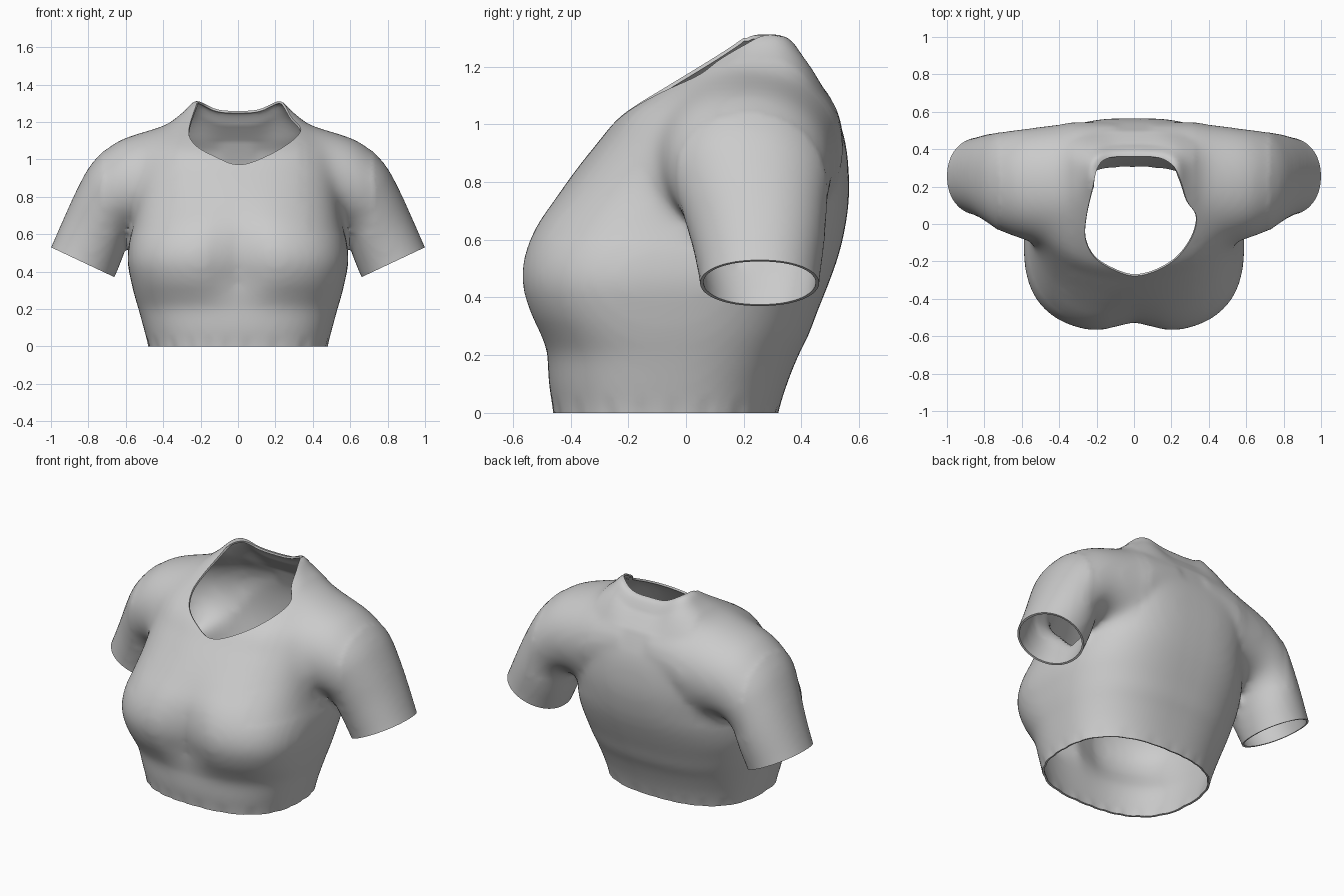
import bpy, bmesh, math
from mathutils import Vector
from mathutils.bvhtree import BVHTree
from mathutils.geometry import intersect_point_line

if "Cube" in bpy.data.objects:
    bpy.data.objects.remove(bpy.data.objects["Cube"])

SEG = 72


def curve(rows, steps, closed=False):
    """Catmull-Rom curve through rows of numbers."""
    pts, n = [Vector(r) for r in rows], len(rows)
    pick = (lambda i: pts[i % n]) if closed else (lambda i: pts[min(max(i, 0), n - 1)])
    out = []
    for i in range(n if closed else n - 1):
        a, b, c, d = (pick(i + k) for k in (-1, 0, 1, 2))
        for s in range(steps):
            t = s / steps
            out.append(0.5 * (2 * b + (c - a) * t + (2 * a - 5 * b + 4 * c - d) * t * t
                              + (3 * b - a - 3 * c + d) * t ** 3))
    return out if closed else out + [pts[-1]]


def loft(bm, rings):
    """Closed skin through a list of point rings, capped at both ends."""
    loops = [[bm.verts.new(p) for p in ring] for ring in rings]
    for a, b in zip(loops, loops[1:]):
        for i in range(SEG):
            j = (i + 1) % SEG
            bm.faces.new((a[i], a[j], b[j], b[i]))
    bm.faces.new(loops[0])
    bm.faces.new(loops[-1])


def spow(v, e):
    return math.copysign(abs(v) ** e, v)


def ramp(v, lo, hi):
    return min(1, max(0, (v - lo) / (hi - lo)))


def torso_ring(z, w, yf, yb, yc, dent):
    """Rounded cross-section with a soft hollow at the middle of the front."""
    pts = []
    for i in range(SEG):
        t = math.tau * i / SEG
        front = math.sin(t) < 0
        if front:
            e = 0.8 - 1.4 * max(0, dent) - 0.1 * ramp(z, 0.95, 1.1)
        else:
            e = 0.8 - 0.11 * ramp(z, 0.1, 0.6)
        x, s = w * spow(math.cos(t), e), spow(math.sin(t), e)
        y = yc + s * ((yc - yf) if front else (yb - yc))
        if front:
            y += dent * math.exp(-(x / 0.13) ** 2)
        pts.append((x, y, z))
    return pts


def sleeve_ring(side, tx, tz, bx, bz, yc, yr):
    pts = []
    for i in range(SEG):
        t = math.tau * i / SEG
        c, s = math.cos(t), spow(math.sin(t), 0.92)
        pts.append((side * ((tx + bx) / 2 + (tx - bx) / 2 * c), yc + yr * s,
                    (tz + bz) / 2 + (tz - bz) / 2 * c))
    return pts


# height, half width, front y, back y, y of widest point, front hollow
TORSO = [
    (-0.15, 0.46, -0.45, 0.29, -0.07, 0), (0.0, 0.48, -0.46, 0.32, -0.07, 0),
    (0.1, 0.505, -0.475, 0.35, -0.07, 0), (0.2, 0.532, -0.485, 0.39, -0.07, 0.005),
    (0.27, 0.553, -0.515, 0.425, -0.08, 0.025), (0.35, 0.572, -0.555, 0.455, -0.08, 0.055),
    (0.45, 0.59, -0.582, 0.495, -0.08, 0.06), (0.55, 0.583, -0.573, 0.53, -0.06, 0.05),
    (0.65, 0.56, -0.53, 0.553, -0.02, 0.03), (0.75, 0.55, -0.455, 0.565, 0.04, 0.01),
    (0.85, 0.55, -0.375, 0.563, 0.10, 0), (0.95, 0.55, -0.295, 0.55, 0.16, 0),
    (1.04, 0.53, -0.22, 0.52, 0.20, 0), (1.12, 0.46, -0.11, 0.487, 0.22, 0),
    (1.2, 0.36, 0.01, 0.45, 0.25, 0), (1.26, 0.285, 0.10, 0.42, 0.26, 0),
    (1.32, 0.235, 0.19, 0.385, 0.28, 0),
]
# upper edge x and z, lower edge x and z, centre y, half depth
SLEEVE = [
    (1.043, 0.44, 0.703, 0.28, 0.255, 0.205), (1.0, 0.53, 0.66, 0.37, 0.255, 0.207),
    (0.925, 0.70, 0.615, 0.48, 0.25, 0.23), (0.858, 0.845, 0.575, 0.59, 0.235, 0.255),
    (0.78, 0.98, 0.53, 0.63, 0.22, 0.285), (0.655, 1.095, 0.47, 0.62, 0.212, 0.303),
    (0.5, 1.15, 0.40, 0.61, 0.21, 0.32), (0.3, 1.20, 0.30, 0.64, 0.22, 0.325),
    (0.1, 1.20, 0.10, 0.75, 0.25, 0.29),
]
# neck opening seen from above
NECK = [
    (0, -0.278), (0.12, -0.25), (0.23, -0.18), (0.31, -0.07), (0.335, 0.04),
    (0.285, 0.12), (0.25, 0.23), (0.21, 0.31), (0.13, 0.355), (0, 0.36),
    (-0.13, 0.355), (-0.19, 0.31), (-0.22, 0.2), (-0.255, 0.04),
    (-0.26, -0.08), (-0.21, -0.18), (-0.11, -0.245)]


def inside(p, loop):
    hit = False
    for a, b in zip(loop, loop[1:] + loop[:1]):
        if (a.y > p.y) != (b.y > p.y) and p.x < a.x + (p.y - a.y) * (b.x - a.x) / (b.y - a.y):
            hit = not hit
    return hit


def nearest(p, loop):
    best = None
    for a, b in zip(loop, loop[1:] + loop[:1]):
        f = intersect_point_line(p, a, b)[1]
        q = a.lerp(b, min(1, max(0, f)))
        if best is None or (q - p).length < (best - p).length:
            best = q
    return best


def apply_modifiers(obj):
    deps = bpy.context.evaluated_depsgraph_get()
    mesh = bpy.data.meshes.new_from_object(obj.evaluated_get(deps))
    obj.modifiers.clear()
    obj.data = mesh


# Torso and sleeves, fused into one smooth skin
bm = bmesh.new()
loft(bm, [torso_ring(*r) for r in curve(TORSO, 3)])
for side in (-1, 1):
    loft(bm, [sleeve_ring(side, *r) for r in curve(SLEEVE, 3)])
bmesh.ops.recalc_face_normals(bm, faces=bm.faces)
mesh = bpy.data.meshes.new("cropped_shirt")
bm.to_mesh(mesh)
bm.free()
shirt = bpy.data.objects.new("cropped_shirt", mesh)
bpy.context.collection.objects.link(shirt)
remesh = shirt.modifiers.new("fuse", 'REMESH')
remesh.mode = 'VOXEL'
remesh.voxel_size = 0.02
relax = shirt.modifiers.new("relax", 'SMOOTH')
relax.factor = 0.5
relax.iterations = 8
apply_modifiers(shirt)

bm = bmesh.new()
bm.from_mesh(shirt.data)

# Soft transition from shoulders to chest and back
for inner, low, times in ((0.33, 0.76, 18), (0.38, 0.6, 14)):
    blend = [v for v in bm.verts if inner < abs(v.co.x) < 0.72 and v.co.z > low]
    for _ in range(times):
        bmesh.ops.smooth_vert(bm, verts=blend, factor=0.5,
                              use_axis_x=True, use_axis_y=True, use_axis_z=True)
# Lower collar at the nape
for v in bm.verts:
    if v.co.z > 1.1 and v.co.y > 0.2:
        v.co.z -= 0.06 * ramp(v.co.z, 1.1, 1.25) * math.exp(-(v.co.x / 0.18) ** 4)
surface = BVHTree.FromBMesh(bm)


def cut(faces, co, no):
    verts = {v for f in faces for v in f.verts}
    edges = {e for f in faces for e in f.edges}
    bmesh.ops.bisect_plane(bm, geom=list(verts) + list(edges) + list(faces), dist=1e-5,
                           plane_co=co, plane_no=no, clear_outer=True)


# Hem and cuff openings
cut(bm.faces[:], (0, 0, 0), (0, 0, -1))
for side in (-1, 1):
    sleeve = [f for f in bm.faces if f.calc_center_median().x * side > 0.61]
    cut(sleeve, (side * 0.83, 0.255, 0.45), (side * 0.426, 0, -0.905))

# Neck opening, with its rim pulled onto the outline
loop = curve(NECK, 5, closed=True)
bmesh.ops.delete(bm, context='FACES', geom=[
    f for f in bm.faces if f.calc_center_median().z > 0.8
    and inside(f.calc_center_median().to_2d(), loop)])
for v in bm.verts:
    if v.is_boundary and v.co.z > 0.8:
        q = nearest(v.co.to_2d(), loop)
        hit = surface.ray_cast(Vector((q.x, q.y, 3)), Vector((0, 0, -1)))[0]
        if hit:
            v.co = hit

# Small gathers along the hem
for v in bm.verts:
    if v.co.z < 0.06:
        a = math.atan2(v.co.y + 0.07, v.co.x)
        k = 0.01 * (1 - v.co.z / 0.06) * max(0, math.sin(a * 22 + 2 * math.sin(3 * a)))
        v.co.x *= 1 - k
        v.co.y *= 1 - k
bm.to_mesh(shirt.data)
bm.free()

# Cloth thickness
cloth = shirt.modifiers.new("cloth", 'SOLIDIFY')
cloth.thickness = 0.012
cloth.offset = -1
apply_modifiers(shirt)

mat = bpy.data.materials.new("light_grey_cloth")
mat.diffuse_color = (0.6, 0.6, 0.6, 1)
mat.use_nodes = True
mat.node_tree.nodes["Principled BSDF"].inputs["Base Color"].default_value = mat.diffuse_color
shirt.data.materials.clear()
shirt.data.materials.append(mat)
bpy.context.view_layer.objects.active = shirt
shirt.select_set(True)
bpy.ops.object.shade_smooth_by_angle(angle=math.radians(45))
